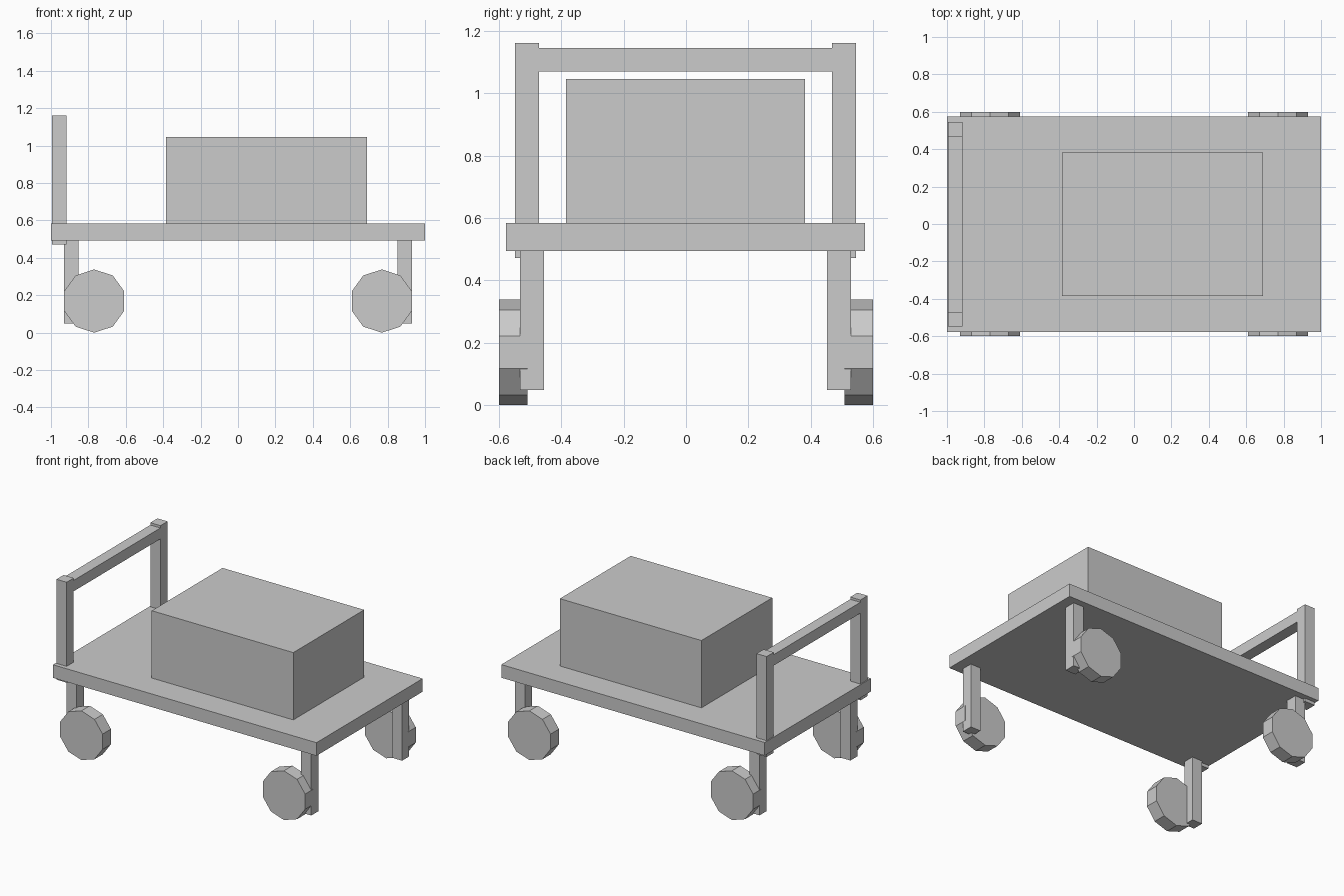
import bpy, math

if "Cube" in bpy.data.objects:
    bpy.data.objects.remove(bpy.data.objects["Cube"])

CY = -0.0015  # frame sits a hair off the wheel centreline


def box(name, x, y, z):
    """Axis-aligned box from (min, max) ranges."""
    bpy.ops.mesh.primitive_cube_add(size=1, location=[(a + b) / 2 for a, b in (x, y, z)])
    ob = bpy.context.object
    ob.name = name
    ob.scale = [b - a for a, b in (x, y, z)]
    bpy.ops.object.transform_apply(location=False, rotation=False, scale=True)
    return ob


def wheel(name, x, y, z, radius, width):
    """Ten-sided wheel on a y axle, with a corner pointing up."""
    bpy.ops.mesh.primitive_cylinder_add(vertices=10, radius=radius, depth=width,
                                        location=(x, y, z), rotation=(math.pi / 2, 0, 0))
    bpy.context.object.name = name


# Platform and cargo
box("deck", (-1, 1), (CY - 0.576, CY + 0.576), (0.494, 0.584))
box("cargo_box", (-0.385, 0.69), (CY - 0.384, CY + 0.384), (0.584, 1.046))

# Push handle: crossbar and two posts poking through the deck
HX = (-0.994, -0.917)
box("handle_bar", HX, (CY - 0.47, CY + 0.47), (1.07, 1.145))

for sy, side in ((-1, "front"), (1, "back")):
    def span(a, b):
        return tuple(sorted((CY + sy * a, CY + sy * b)))

    box(f"handle_post_{side}", HX, span(0.47, 0.547), (0.472, 1.161))
    # Legs with wheels overlapping their outer faces
    for sx, end in ((-1, "left"), (1, "right")):
        lx = tuple(sorted((sx * 0.852, sx * 0.929)))
        box(f"leg_{side}_{end}", lx, span(0.454, 0.531), (0.048, 0.5))
        wheel(f"wheel_{side}_{end}", sx * 0.769, sy * 0.5545, 0.169, 0.169, 0.091)
